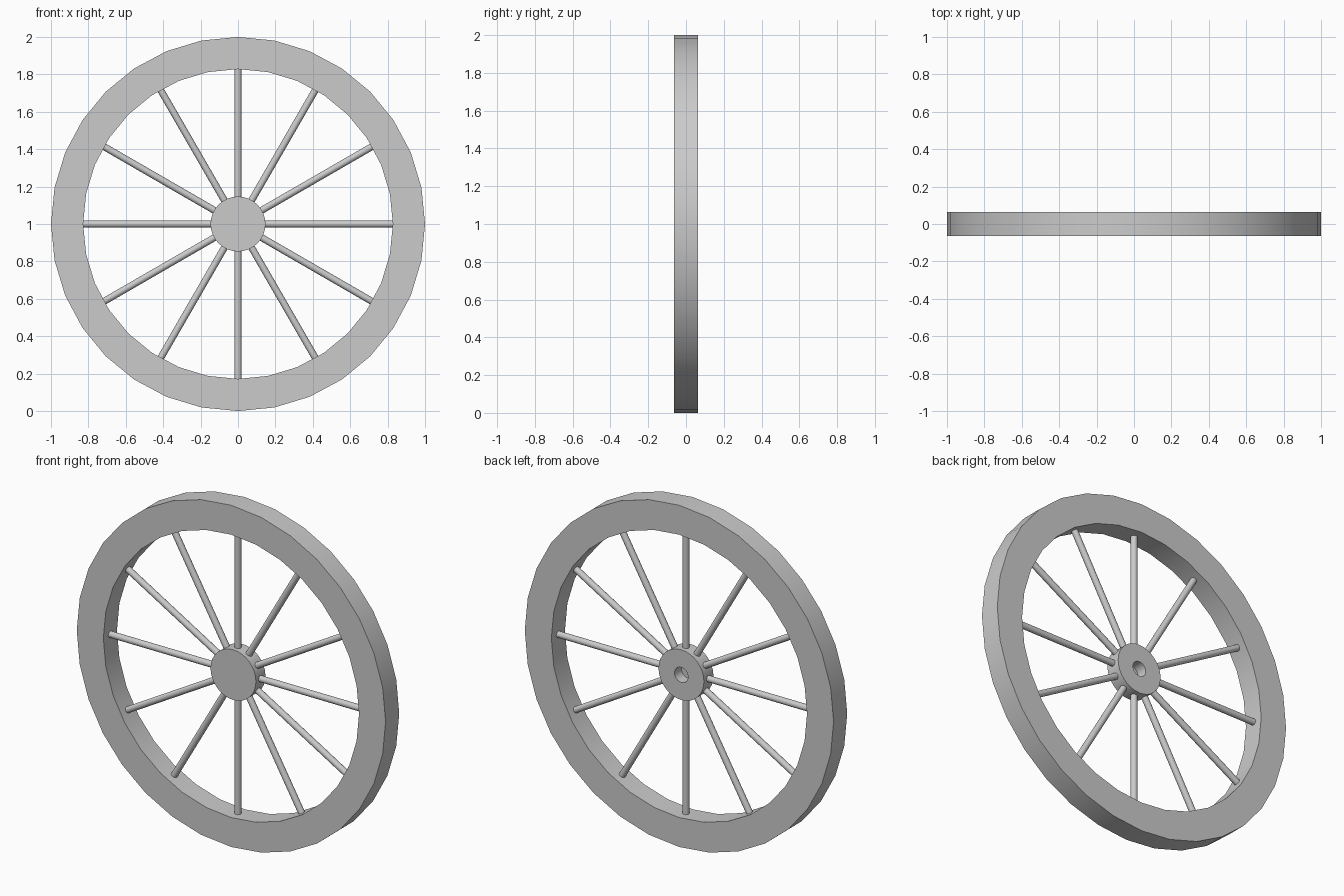
import bpy
import math
from mathutils import Matrix

cube = bpy.data.objects.get("Cube")
if cube:
    bpy.data.objects.remove(cube, do_unlink=True)

CENTRE_Z = 1.0
SPOKES = 12

grey = bpy.data.materials.new("plain grey")
grey.use_nodes = True
colour = (0.6, 0.6, 0.6, 1)
grey.diffuse_color = colour
grey.node_tree.nodes["Principled BSDF"].inputs["Base Color"].default_value = colour


def lathe(name, profile, sides, closed):
    """Spin (radius, y) points about the wheel axle."""
    verts, faces, n = [], [], len(profile)
    for i in range(sides):
        a = 2 * math.pi * i / sides
        verts += [(r * math.sin(a), y, r * math.cos(a)) for r, y in profile]
    for i in range(sides):
        j = (i + 1) % sides
        for k in range(n if closed else n - 1):
            m = (k + 1) % n
            faces.append((i * n + k, i * n + m, j * n + m, j * n + k))
    if not closed:
        faces.append([i * n for i in range(sides)])
        faces.append([i * n + n - 1 for i in reversed(range(sides))])
    return add_part(name, verts, faces)


def add_part(name, verts, faces):
    mesh = bpy.data.meshes.new(name)
    mesh.from_pydata(verts, [], faces)
    obj = bpy.data.objects.new(name, mesh)
    bpy.context.collection.objects.link(obj)
    obj.location.z = CENTRE_Z
    finish(obj)
    return obj


def finish(obj):
    # Consistent outward normals, material and smooth sides with sharp rims
    import bmesh
    bm = bmesh.new()
    bm.from_mesh(obj.data)
    bmesh.ops.recalc_face_normals(bm, faces=bm.faces)
    bm.to_mesh(obj.data)
    bm.free()
    obj.data.materials.append(grey)
    bpy.ops.object.select_all(action="DESELECT")
    obj.select_set(True)
    bpy.context.view_layer.objects.active = obj
    bpy.ops.object.shade_smooth_by_angle(angle=math.radians(40))


# Rim: a faceted ring of rectangular section
half = 0.063
lathe("rim", [(1, -half), (1, half), (0.828, half), (0.828, -half)], 32, True)

# Hub: solid front, blind axle hole in the back
hub = 0.044
lathe("hub", [(0.147, -hub), (0.147, hub), (0.044, hub), (0.044, -0.02)], 32, False)

# Spokes: thin round rods from hub to rim
for i in range(SPOKES):
    inner, outer = 0.13, 0.835
    bpy.ops.mesh.primitive_cylinder_add(vertices=16, radius=0.0185, depth=outer - inner)
    spoke = bpy.context.object
    spoke.name = f"spoke_{i + 1}"
    spoke.data.transform(Matrix.Translation((0, 0, (inner + outer) / 2)))
    spoke.rotation_euler.y = 2 * math.pi * i / SPOKES
    spoke.location = (0, 0, CENTRE_Z)
    finish(spoke)
